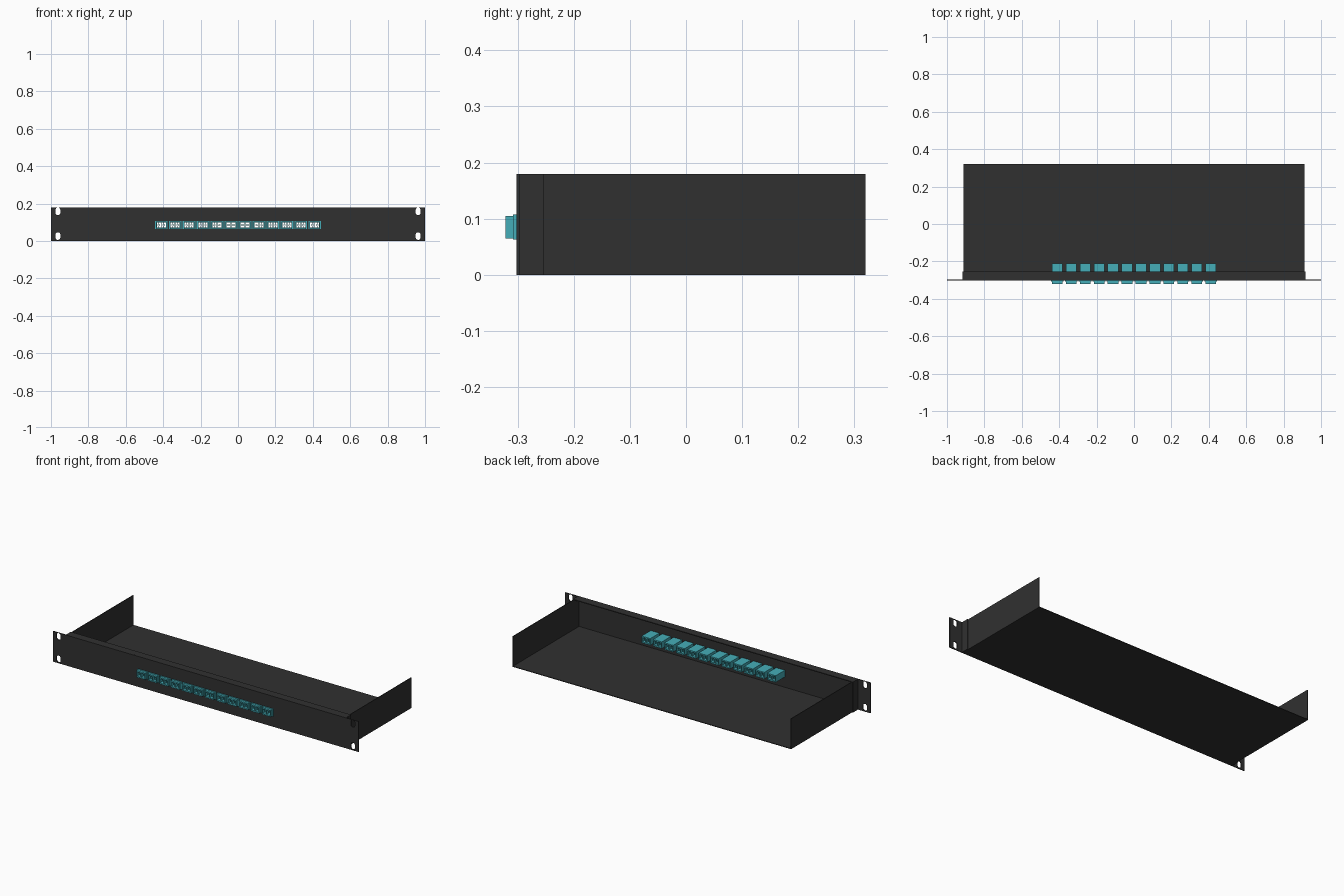
import bpy, bmesh, math
from mathutils import Matrix, Vector

cube = bpy.data.objects.get("Cube")
if cube:
    bpy.data.objects.remove(cube)


def material(name, rgb):
    m = bpy.data.materials.new(name)
    m.use_nodes = True
    m.diffuse_color = (*rgb, 1)
    m.node_tree.nodes["Principled BSDF"].inputs["Base Color"].default_value = (*rgb, 1)
    return m


STEEL = material("black steel", (0.03, 0.03, 0.03))
AQUA = material("aqua plastic", (0.06, 0.42, 0.48))


def add_box(bm, x0, x1, y0, y1, z0, z1):
    size = Vector((x1 - x0, y1 - y0, z1 - z0))
    mid = Vector((x0 + x1, y0 + y1, z0 + z1)) / 2
    bmesh.ops.create_cube(bm, size=1, matrix=Matrix.Translation(mid) @ Matrix.Diagonal((*size, 1)))


def add_prism(bm, outline, y0, y1):
    """Extrude an x-z outline along y."""
    face = bm.faces.new([bm.verts.new((x, y0, z)) for x, z in outline])
    out = bmesh.ops.extrude_face_region(bm, geom=[face])["geom"]
    verts = [v for v in out if isinstance(v, bmesh.types.BMVert)]
    bmesh.ops.translate(bm, verts=verts, vec=(0, y1 - y0, 0))


def add_tube(bm, x, z, y0, y1, outer, inner, n=16):
    rings = []
    for r, y in ((outer, y0), (outer, y1), (inner, y1), (inner, y0)):
        rings.append([bm.verts.new((x + r * math.cos(i * math.tau / n), y,
                                    z + r * math.sin(i * math.tau / n))) for i in range(n)])
    for a, b in zip(rings, rings[1:] + rings[:1]):
        for i in range(n):
            j = (i + 1) % n
            bm.faces.new((a[i], a[j], b[j], b[i]))


def finish(bm, name, mat=None):
    bmesh.ops.recalc_face_normals(bm, faces=bm.faces)
    mesh = bpy.data.meshes.new(name)
    bm.to_mesh(mesh)
    bm.free()
    ob = bpy.data.objects.new(name, mesh)
    bpy.context.collection.objects.link(ob)
    if mat:
        mesh.materials.append(mat)
    else:
        ob.hide_render = True
        ob.hide_viewport = True
    return ob


def cut(ob, cutter):
    mod = ob.modifiers.new("openings", "BOOLEAN")
    mod.operation = "DIFFERENCE"
    mod.solver = "EXACT"
    mod.object = cutter


def stadium(cx, cz, r, half):
    """Upright slot outline with round ends."""
    pts = []
    for i in range(18):
        a = math.pi * (i % 9) / 8 + (math.pi if i >= 9 else 0)
        pts.append((cx + r * math.cos(a), cz + (half if i < 9 else -half) + r * math.sin(a)))
    return pts


H, FRONT, BACK = 0.18, -0.302, 0.32
T = 0.005
PITCH, COUNT = 0.0746, 12
FIRST = -PITCH * (COUNT - 1) / 2
MID = 0.085

# Front panel with rack ears, cut for the slots and couplers
bm = bmesh.new()
add_box(bm, -1, 1, FRONT, FRONT + T, 0, H)
panel = finish(bm, "front_panel", STEEL)
bm = bmesh.new()
for x in (-0.963, 0.963):
    for z in (0.026, 0.158):
        add_prism(bm, stadium(x, z, 0.0135, 0.007), FRONT - 0.02, FRONT + 0.02)
for i in range(COUNT):
    x = FIRST + i * PITCH
    add_box(bm, x - 0.0283, x + 0.0283, FRONT - 0.02, FRONT + 0.02, 0.0653, 0.1047)
cut(panel, finish(bm, "panel_cutter"))

# Folded flange along the top edge and folded side flanges
bm = bmesh.new()
add_box(bm, -0.909, 0.909, FRONT + T, -0.253, H - T, H)
finish(bm, "top_flange", STEEL)
for side, s in (("left", 1), ("right", -1)):
    bm = bmesh.new()
    add_box(bm, *sorted((s * 0.912, s * 0.917)), FRONT + T, -0.253, 0, H)
    finish(bm, side + "_flange", STEEL)
    bm = bmesh.new()
    add_box(bm, *sorted((s * 0.908, s * 0.912)), FRONT + T, BACK, 0, H)
    finish(bm, side + "_wall", STEEL)

# Open tray floor
bm = bmesh.new()
add_box(bm, -0.908, 0.908, FRONT + T, BACK, 0, 0.004)
finish(bm, "tray_floor", STEEL)

# Row of duplex couplers, hollow from front to back
def add_row(ob):
    mod = ob.modifiers.new("row", "ARRAY")
    mod.count = COUNT
    mod.use_relative_offset = False
    mod.use_constant_offset = True
    mod.constant_offset_displace = (PITCH, 0, 0)


def coupler_part(name, half, y0, y1, z0, z1, cutter):
    bm = bmesh.new()
    add_box(bm, FIRST - half, FIRST + half, y0, y1, z0, z1)
    ob = finish(bm, name, AQUA)
    cut(ob, cutter)
    add_row(ob)


bm = bmesh.new()
for s in (-1, 1):
    x = FIRST + s * 0.0133
    add_box(bm, x - 0.0108, x + 0.0108, -0.4, 0, MID - 0.0125, MID + 0.0125)
ports = finish(bm, "port_cutter")
coupler_part("coupler_bodies", 0.0285, -0.322, -0.212, 0.065, 0.105, ports)

bm = bmesh.new()
add_box(bm, FIRST - 0.0284, FIRST + 0.0284, -0.4, 0, 0.0652, 0.1048)
hole = finish(bm, "collar_cutter")
coupler_part("coupler_collars", 0.0345, -0.308, FRONT, 0.063, 0.107, hole)

# Alignment sleeves inside the ports, each held by a thin web
bm = bmesh.new()
for s in (-1, 1):
    x = FIRST + s * 0.0133
    add_tube(bm, x, MID, -0.312, -0.222, 0.006, 0.004)
    for z in (MID - 0.0125, MID + 0.0055):
        add_box(bm, x - 0.001, x + 0.001, -0.27, -0.264, z, z + 0.007)
sleeves = finish(bm, "alignment_sleeves", AQUA)
add_row(sleeves)
for ob in bpy.context.selected_objects:
    ob.select_set(False)
sleeves.select_set(True)
bpy.context.view_layer.objects.active = sleeves
bpy.ops.object.shade_smooth_by_angle(angle=math.radians(40))
